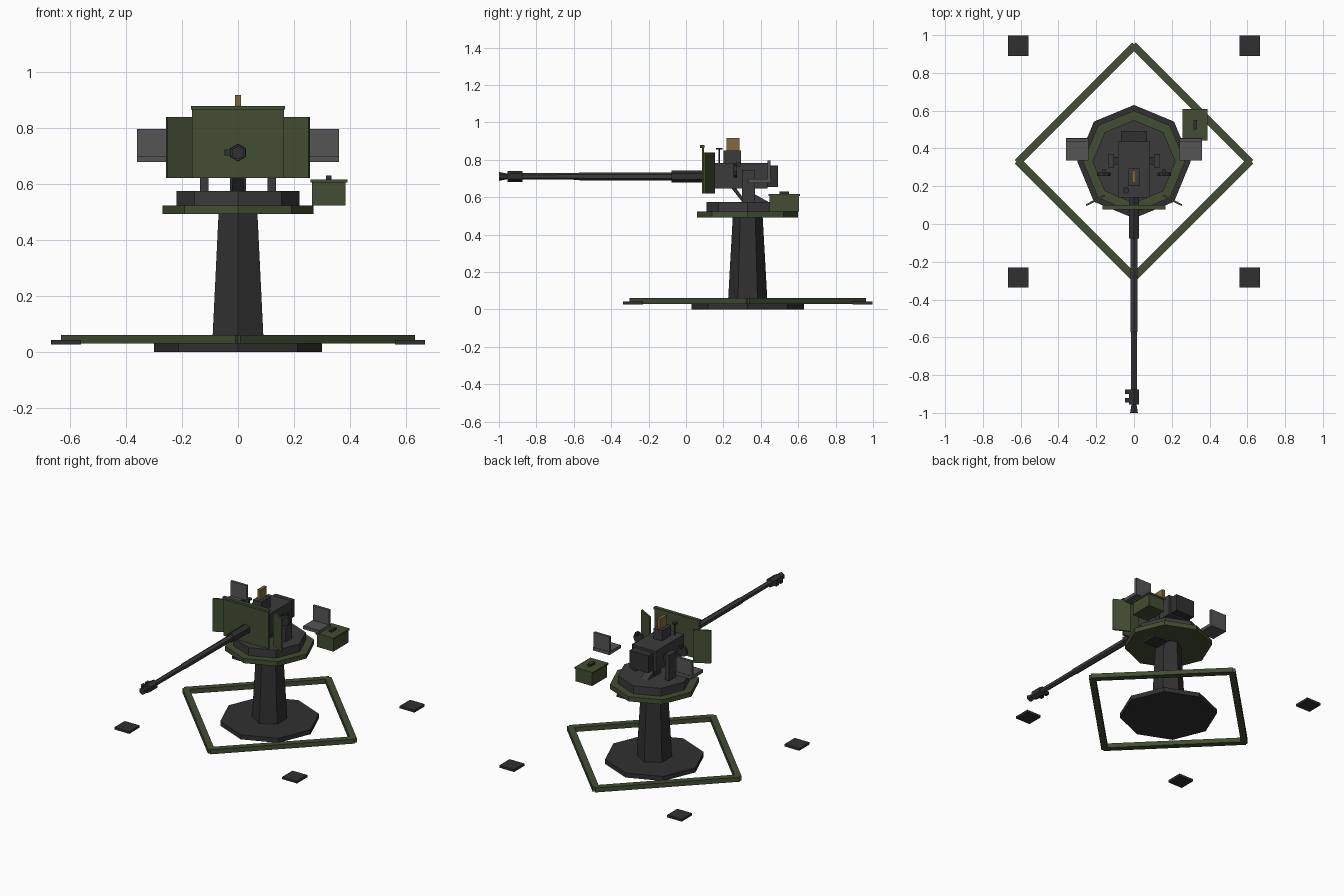
import bpy, bmesh
from math import sin, cos, pi, radians
from mathutils import Matrix, Vector

if "Cube" in bpy.data.objects:
    bpy.data.objects.remove(bpy.data.objects["Cube"])

CY = 0.33      # mount centre along y
AXIS_Z = 0.711  # bore height


def material(name, rgb):
    m = bpy.data.materials.new(name)
    m.diffuse_color = (*rgb, 1)
    m.use_nodes = True
    m.node_tree.nodes["Principled BSDF"].inputs["Base Color"].default_value = m.diffuse_color
    return m


GREEN = material("green_paint", (0.055, 0.075, 0.032))
DARK = material("dark_steel", (0.03, 0.03, 0.031))
STEEL = material("gun_steel", (0.043, 0.043, 0.046))
GREY = material("seat_grey", (0.09, 0.09, 0.09))
BRASS = material("brass", (0.22, 0.14, 0.045))


def finish(name, bm, mat, matrix):
    bmesh.ops.recalc_face_normals(bm, faces=bm.faces)
    me = bpy.data.meshes.new(name)
    bm.to_mesh(me)
    bm.free()
    me.materials.append(mat)
    ob = bpy.data.objects.new(name, me)
    ob.matrix_world = matrix
    bpy.context.collection.objects.link(ob)
    return ob


def box(name, x, y, z, mat, spin=0.0):
    """Box from (min, max) ranges, optionally spun about its own z."""
    bm = bmesh.new()
    bmesh.ops.create_cube(bm, size=1)
    bmesh.ops.scale(bm, vec=(x[1] - x[0], y[1] - y[0], z[1] - z[0]), verts=bm.verts)
    mid = Vector([(r[0] + r[1]) / 2 for r in (x, y, z)])
    return finish(name, bm, mat, Matrix.Translation(mid) @ Matrix.Rotation(spin, 4, 'Z'))


def lathe(name, rings, sides, mat, origin=(0, 0, 0), along_y=False):
    """Faceted solid from (radius, distance) rings along z, or along y."""
    bm = bmesh.new()
    loops = [[bm.verts.new((r * sin(2 * pi * i / sides), r * cos(2 * pi * i / sides), d))
              for i in range(sides)] for r, d in rings]
    for a, b in zip(loops, loops[1:]):
        for i in range(sides):
            j = (i + 1) % sides
            bm.faces.new((a[i], a[j], b[j], b[i]))
    bm.faces.new(loops[0])
    bm.faces.new(loops[-1])
    rot = Matrix.Rotation(-pi / 2, 4, 'X') if along_y else Matrix()
    return finish(name, bm, mat, Matrix.Translation(origin) @ rot)


def plate(name, profile, x, mat):
    """Side profile of (y, z) points extruded across an x range."""
    bm = bmesh.new()
    face = bm.faces.new([bm.verts.new((x[0], y, z)) for y, z in profile])
    ext = bmesh.ops.extrude_face_region(bm, geom=[face])['geom']
    bmesh.ops.translate(bm, vec=(x[1] - x[0], 0, 0),
                        verts=[v for v in ext if isinstance(v, bmesh.types.BMVert)])
    return finish(name, bm, mat, Matrix())


# Base, pedestal and turntable
centre = (0, CY, 0)
lathe("base_plate", [(0.3, 0), (0.3, 0.03)], 8, DARK, centre)
lathe("pedestal", [(0.106, 0.03), (0.08, 0.495)], 6, DARK, centre)
lathe("platform", [(0.27, 0.492), (0.27, 0.523)], 8, GREEN, centre)
lathe("turntable", [(0.22, 0.523), (0.22, 0.575)], 8, STEEL, centre)

# Ground frame beams and corner pads
for sx in (-1, 1):
    for sy in (-1, 1):
        bx, by = sx * 0.306, CY + sy * 0.306
        box("frame_beam", (bx - 0.44, bx + 0.44), (by - 0.02, by + 0.02),
            (0.03, 0.06), GREEN, radians(-45 * sx * sy))
        px, py = sx * 0.613, CY + sy * 0.613
        box("ground_pad", (px - 0.054, px + 0.054), (py - 0.054, py + 0.054),
            (0.027, 0.042), DARK)

# Gun body
box("receiver", (-0.085, 0.085), (0.14, 0.437), (0.645, 0.782), STEEL)
box("breech_block", (-0.07, 0.07), (0.435, 0.492), (0.655, 0.768), DARK)
box("feed_housing", (-0.03, 0.03), (0.2, 0.295), (0.78, 0.85), STEEL)
box("cartridge_clip", (-0.01, 0.01), (0.217, 0.285), (0.848, 0.917), BRASS)
lathe("sight_post", [(0.005, 0.78), (0.005, 0.858)], 6, DARK, (-0.042, 0.178, 0))
lathe("sight_ring", [(0.017, 0.856), (0.017, 0.864)], 8, DARK, (-0.042, 0.178, 0))

# Barrel and muzzle
bore = (0, 0, AXIS_Z)
lathe("barrel_sleeve", [(0.032, -0.077), (0.032, 0.15)], 6, DARK, bore, True)
lathe("barrel", [(0.017, -0.89), (0.018, -0.575), (0.021, -0.57), (0.022, -0.07)],
      6, STEEL, bore, True)
lathe("muzzle_brake", [(0.03, -0.955), (0.03, -0.875)], 6, DARK, bore, True)
lathe("flash_cone", [(0.024, -1.0), (0.014, -0.95)], 6, DARK, bore, True)
for y in (-0.945, -0.9):
    box("brake_port", (-0.048, -0.02), (y, y + 0.025), (0.7, 0.722), DARK)

# Cradle under the gun
plate("cradle", [(0.3, 0.57), (0.37, 0.57), (0.37, 0.65), (0.3, 0.65)], (-0.028, 0.028), DARK)
plate("elevation_arc", [(0.245, 0.645), (0.3, 0.575), (0.32, 0.575), (0.27, 0.645)],
      (-0.02, 0.02), DARK)
plate("rear_brace", [(0.36, 0.62), (0.44, 0.575), (0.36, 0.575)], (-0.025, 0.025), STEEL)

# Shield
box("shield_centre", (-0.164, 0.164), (0.085, 0.097), (0.62, 0.87), GREEN)
box("shield_lip", (-0.168, 0.168), (0.076, 0.1), (0.864, 0.878), GREEN)

for s in (-1, 1):
    # Shield wings
    box("shield_wing", (s * 0.205 - 0.055, s * 0.205 + 0.055), (0.12, 0.13),
        (0.62, 0.838), GREEN, radians(-28 * s))
    # Yoke arms and trunnions
    box("yoke_arm", (s * 0.121 - 0.015, s * 0.121 + 0.015), (0.3, 0.37), (0.57, 0.745), STEEL)
    box("trunnion", sorted((s * 0.08, s * 0.125)), (0.315, 0.355), (0.69, 0.73), DARK)
    # Handwheels
    lathe("handwheel", [(0.036, 0.255), (0.036, 0.272)], 8, DARK, (s * 0.16, 0, 0.74), True)
    box("handwheel_grip", (s * 0.16 - 0.008, s * 0.16 + 0.008), (0.268, 0.292),
        (0.765, 0.785), DARK)
    # Seats
    sx = (s * 0.301 - 0.059, s * 0.301 + 0.059)
    box("seat", sx, (0.335, 0.455), (0.677, 0.698), GREY)
    box("seat_back", sx, (0.435, 0.452), (0.695, 0.795), GREY)

# Ammunition box
box("ammo_box", (0.264, 0.384), (0.447, 0.603), (0.523, 0.607), GREEN)
box("ammo_box_lid", (0.258, 0.39), (0.441, 0.609), (0.605, 0.616), GREEN)
box("ammo_box_handle", (0.314, 0.334), (0.5, 0.55), (0.614, 0.63), DARK)
